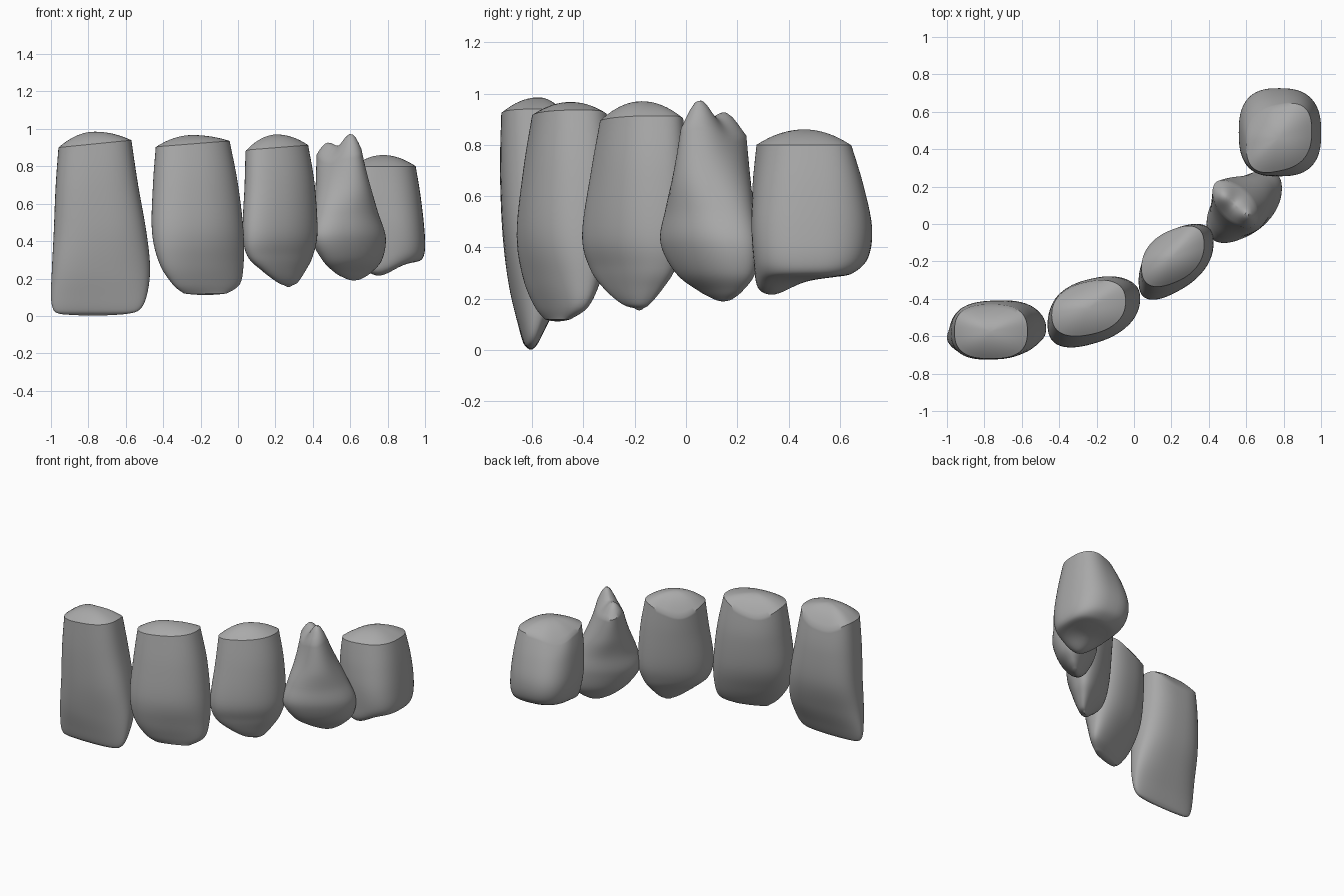
import bpy, bmesh, math
from mathutils import Vector

SIDES, STEPS, CAP = 64, 6, 8

if "Cube" in bpy.data.objects:
    bpy.data.objects.remove(bpy.data.objects["Cube"])

grey = bpy.data.materials.new("warmless_grey")
grey.use_nodes = True
grey.diffuse_color = (0.4, 0.4, 0.4, 1)
grey.node_tree.nodes["Principled BSDF"].inputs["Base Color"].default_value = grey.diffuse_color


def spline(rows):
    """Smooth in-between sections through the given ones."""
    out, last = [], len(rows) - 1
    for i in range(last):
        p = [rows[max(0, min(last, i + k))] for k in (-1, 0, 1, 2)]
        for s in range(STEPS):
            t = s / STEPS
            out.append([b + t / 2 * (c - a + t * (2 * a - 5 * b + 4 * c - d
                        + t * (3 * (b - c) + d - a))) for a, b, c, d in zip(*p)])
    return out + [list(rows[-1])]


def outline(x0, x1, y0, y1, skew, power):
    """Skewed rounded oval that exactly fills the given bounds."""
    pts = []
    for i in range(SIDES):
        t = math.tau * i / SIDES
        c, s = (math.copysign(abs(f(t)) ** power, f(t)) for f in (math.cos, math.sin))
        pts.append((c, s * math.sqrt(1 - skew * skew) + c * skew))
    top = max(p[1] for p in pts)
    return [((x0 + x1) / 2 + (x1 - x0) / 2 * x, (y0 + y1) / 2 + (y1 - y0) / 2 * y / top)
            for x, y in pts]


def tooth(name, sections, peak, tilt=0, notch=0, inward=90, power=0.85, bumps=()):
    rows = spline(sections)
    top, low = rows[0][0], rows[-1][0]
    rings = []
    # Crown wall, with the gum rim tilted and dipped on the inner side
    for z, *bounds in rows:
        fade = max(0, (z - low) / (top - low) * 2 - 1) ** 2
        mid = (bounds[0] + bounds[1]) / 2
        ring = []
        for i, (x, y) in enumerate(outline(*bounds, power)):
            turn = math.tau * i / SIDES - math.radians(inward)
            dip = notch * max(0, math.cos(turn)) ** 3
            ring.append(Vector((x, y, z + fade * (tilt * (x - mid) - dip))))
        rings.append(ring)

    # Domed cap above the rim and rounded closure below
    def close(ring, height):
        centre = sum(ring, Vector()) / SIDES
        result = []
        for k in range(1, CAP):
            r = 1 - k / CAP
            result.append([Vector((centre.x + (v.x - centre.x) * r,
                                   centre.y + (v.y - centre.y) * r,
                                   v.z * r * r + height * (1 - r * r))) for v in ring])
        centre.z = height
        return result, centre

    upper, apex = close(rings[0], peak)
    lower, base = close(rings[-1], low - 0.008)
    rings = upper[::-1] + rings + lower

    # Local cusps
    for v in [p for ring in rings for p in ring] + [apex, base]:
        level = (v.z - low) / (top - low)
        for bx, by, height, radius in bumps:
            weight = max(0, min(1, level * 2 - 1 if height > 0 else 1 - level * 3))
            v.z += height * weight * math.exp(-((v.x - bx) ** 2 + (v.y - by) ** 2) / radius ** 2)

    bm = bmesh.new()
    grid = [[bm.verts.new(p) for p in ring] for ring in rings]
    a, b = bm.verts.new(apex), bm.verts.new(base)
    for i in range(SIDES):
        j = (i + 1) % SIDES
        bm.faces.new((a, grid[0][i], grid[0][j]))
        bm.faces.new((b, grid[-1][j], grid[-1][i]))
        for up, down in zip(grid, grid[1:]):
            bm.faces.new((up[i], down[i], down[j], up[j]))
    bmesh.ops.recalc_face_normals(bm, faces=bm.faces)
    mesh = bpy.data.meshes.new(name)
    bm.to_mesh(mesh)
    bm.free()
    mesh.materials.append(grey)
    obj = bpy.data.objects.new(name, mesh)
    bpy.context.collection.objects.link(obj)
    bpy.ops.object.select_all(action="DESELECT")
    obj.select_set(True)
    bpy.context.view_layer.objects.active = obj
    bpy.ops.object.shade_smooth_by_angle(angle=math.radians(35))


# Each section: height, x bounds, y bounds, skew
tooth("central_incisor", [
    (.92, -.96, -.57, -.72, -.43, 0),
    (.7, -.975, -.535, -.725, -.41, .05),
    (.45, -.985, -.49, -.715, -.415, .1),
    (.25, -.995, -.47, -.69, -.47, .2),
    (.1, -1, -.49, -.655, -.54, .2),
    (.03, -.985, -.53, -.635, -.575, .2),
    (.01, -.95, -.6, -.62, -.59, .2)],
    peak=.985, tilt=.1, notch=.07, power=.75)

tooth("lateral_incisor", [
    (.92, -.44, -.045, -.6, -.3, .25),
    (.7, -.455, 0, -.635, -.28, .3),
    (.45, -.46, .03, -.66, -.29, .4),
    (.28, -.42, .03, -.635, -.33, .6),
    (.17, -.35, .01, -.59, -.38, .75),
    (.12, -.29, -.06, -.55, -.45, .8)],
    peak=.967, tilt=.08, notch=.07, inward=110)

tooth("canine", [
    (.9, .04, .375, -.335, -.01, .4),
    (.7, .035, .41, -.37, 0, .45),
    (.45, .025, .425, -.405, -.005, .55),
    (.32, .05, .4, -.375, -.04, .65),
    (.24, .13, .36, -.32, -.09, .7),
    (.18, .21, .32, -.25, -.14, .7),
    (.163, .25, .29, -.2, -.165, .7)],
    peak=.97, tilt=.08, notch=.07, inward=120)

tooth("premolar", [
    (.82, .42, .66, -.02, .235, -.5),
    (.68, .415, .71, -.05, .25, -.1),
    (.55, .405, .75, -.08, .265, .3),
    (.42, .39, .79, -.1, .285, .5),
    (.3, .45, .77, -.04, .27, .6),
    (.23, .52, .71, .05, .22, .7),
    (.198, .58, .66, .11, .18, .7)],
    peak=.87, power=.9,
    bumps=[(.61, .05, .12, .07), (.47, .15, .07, .07)])

tooth("molar", [
    (.8, .6, .95, .275, .645, .2),
    (.65, .575, .975, .26, .69, .1),
    (.48, .56, .995, .255, .725, 0),
    (.36, .58, 1, .265, .71, 0),
    (.3, .62, .98, .28, .65, .1),
    (.285, .68, .92, .33, .58, .1)],
    peak=.86, notch=.06, inward=140, power=.75,
    bumps=[(.75, .32, -.07, .11)])
